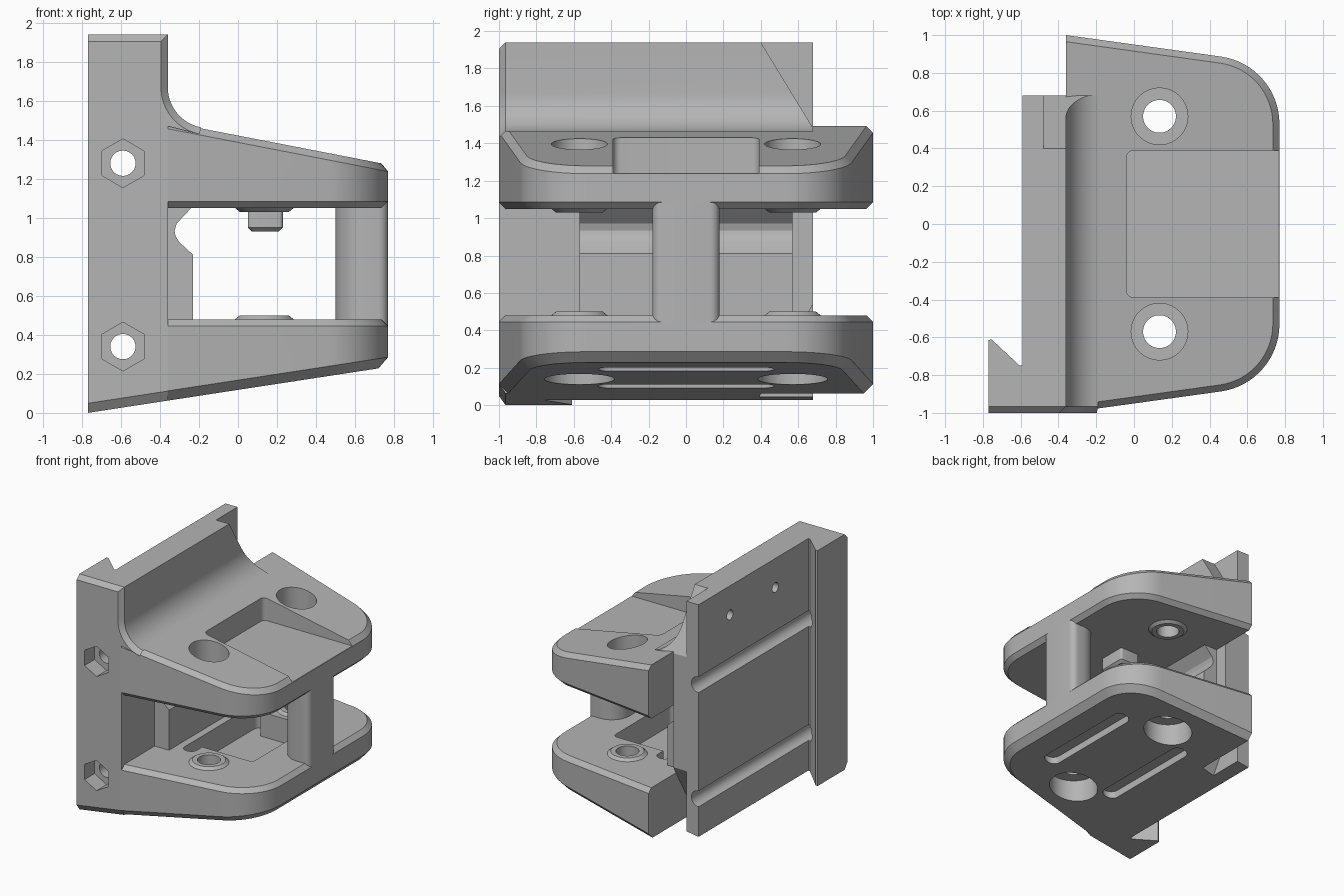
import bpy, bmesh
from math import sin, cos, radians, pi
from mathutils import Vector

cube = bpy.data.objects.get("Cube")
if cube:
    bpy.data.objects.remove(cube, do_unlink=True)

grey = bpy.data.materials.new("light_grey")
grey.use_nodes = True
grey.diffuse_color = (0.46, 0.46, 0.46, 1)
grey.node_tree.nodes["Principled BSDF"].inputs["Base Color"].default_value = (0.46, 0.46, 0.46, 1)


def loft(name, rings):
    """Closed solid through rings of equal point count."""
    bm = bmesh.new()
    loops = [[bm.verts.new(p) for p in ring] for ring in rings]
    n = len(loops[0])
    for a, b in zip(loops, loops[1:]):
        for i in range(n):
            j = (i + 1) % n
            bm.faces.new((a[i], a[j], b[j], b[i]))
    bm.faces.new(loops[0][::-1])
    bm.faces.new(loops[-1])
    bmesh.ops.recalc_face_normals(bm, faces=bm.faces)
    mesh = bpy.data.meshes.new(name)
    bm.to_mesh(mesh)
    bm.free()
    ob = bpy.data.objects.new(name, mesh)
    bpy.context.collection.objects.link(ob)
    mesh.materials.append(grey)
    return ob


def prism(name, pts, lo, hi, axis="z"):
    """Extrude a 2D outline along one axis."""
    put = {"x": lambda p, t: (t, p[0], p[1]),
           "y": lambda p, t: (p[0], t, p[1]),
           "z": lambda p, t: (p[0], p[1], t)}[axis]
    return loft(name, [[put(p, t) for p in pts] for t in (lo, hi)])


def arc(cx, cy, r, start, end, n=12):
    angles = [radians(start + (end - start) * i / n) for i in range(n + 1)]
    return [(cx + r * cos(a), cy + r * sin(a)) for a in angles]


def circle(cx, cy, r, n=40, start=0):
    return arc(cx, cy, r, start, start + 360, n)[:-1]


def rounded(x0, x1, y0, y1, r):
    return (arc(x1 - r, y1 - r, r, 0, 90, 6) + arc(x0 + r, y1 - r, r, 90, 180, 6)
            + arc(x0 + r, y0 + r, r, 180, 270, 6) + arc(x1 - r, y0 + r, r, 270, 360, 6))


def cut(ob, *cutters):
    for c in cutters:
        mod = ob.modifiers.new("cut", "BOOLEAN")
        mod.operation, mod.solver, mod.object = "DIFFERENCE", "EXACT", c
        bpy.context.view_layer.objects.active = ob
        bpy.ops.object.modifier_apply(modifier=mod.name)
        bpy.data.objects.remove(c, do_unlink=True)


def underside(x):
    return 0.118 + 0.153 * x


def topside(x):
    return 1.422 - 0.194 * x


# Mounting plate with chamfered front edge and curved shoulder
def plate_profile(d):
    shoulder = arc(-0.15, 1.67, 0.21 + d, 259, 180)
    return ([(-0.77, underside(-0.77) + 1.4 * d), (-0.36, underside(-0.36) + 1.4 * d), (-0.36, 1.47)]
            + shoulder + [(-0.36 - d, 1.94 - d), (-0.77, 1.94 - d)])


plate = loft("mounting_plate", [[(x, y, z) for x, z in plate_profile(d)]
                                for y, d in ((-1, 0.035), (-0.965, 0), (0.68, 0))])
back = [(-0.9, -0.615), (-0.77, -0.615), (-0.755, -0.61), (-0.605, -0.75),
        (-0.59, -0.75), (-0.59, 0.8), (-0.9, 0.8)]
cut(plate,
    prism("cutter", back, -0.2, 2.2),
    prism("cutter", [(0.4, 1.94), (0.68, 1.48), (0.8, 1.28), (0.8, 2.1), (0.3, 2.1)], -0.48, 0.3, "x"),
    prism("cutter", [(0.4, 0.06), (0.68, 0.54), (0.8, 0.745), (0.8, -0.1), (0.307, -0.1)], -0.48, 0.3, "x"))

# Bolt channels, nut pockets and small blind holes
for z in (0.34, 1.28):
    cut(plate,
        prism("cutter", circle(-0.59, z, 0.065, 24), -1.1, 0.8, "y"),
        prism("cutter", circle(-0.59, z, 0.125, 6, 30), -1.1, -0.87, "y"))
for y in (-0.32, 0.27):
    cut(plate, prism("cutter", circle(y, 1.7, 0.04, 24), -0.7, -0.47, "x"))


# Upper and lower arms with chamfered rims
def arm_outline(d):
    side = [(-0.36, 1 - d)] + arc(0.41, 0.53, 0.36 - d, 82, 0, 16)
    return side + [(x, -y) for x, y in reversed(side)]


def arm(name, low, high, c_low, c_high):
    rings = []
    for d, height, off in ((c_low, low, 0), (0, low, c_low), (0, high, -c_high), (c_high, high, 0)):
        rings.append([(x, y, height(x) + off) for x, y in arm_outline(d)])
    return loft(name, rings)


upper = arm("upper_arm", lambda x: 1.05, topside, 0.035, 0.035)
lower = arm("lower_arm", underside, lambda x: 0.48, 0.05, 0.035)

# Recesses in the arms
cut(upper, prism("cutter", rounded(-0.04, 1, -0.39, 0.39, 0.04), 1.24, 1.8))
cut(lower,
    prism("cutter", rounded(-0.1, 0.4, -0.38, 0.38, 0.04), 0.28, 0.6),
    prism("cutter", rounded(-0.17, -0.06, -0.5, 0.5, 0.05), 0.28, 0.6))
for x in (-0.11, 0.48):
    cut(lower, prism("cutter", rounded(x - 0.065, x + 0.065, -0.47, 0.47, 0.06),
                     -0.1, underside(x) + 0.05))

# Pivot holes, counterbores and raised bosses
bosses = []
for side, y in (("right", -0.57), ("left", 0.57)):
    cut(upper,
        prism("cutter", circle(0.135, y, 0.087), 0.9, 1.8),
        prism("cutter", circle(0.135, y, 0.15), 1.22, 1.8))
    cut(lower,
        prism("cutter", circle(0.135, y, 0.087), -0.1, 0.6),
        prism("cutter", circle(0.135, y, 0.187), -0.1, 0.3))
    for level, z0, z1 in (("upper", 1.05, 1.03), ("lower", 0.48, 0.5)):
        boss = loft(f"{level}_{side}_boss", [[(px, py, z) for px, py in circle(0.135, y, r)]
                                            for z, r in ((z0, 0.15), (z1, 0.125))])
        cut(boss, prism("cutter", circle(0.135, y, 0.087), 0.2, 1.4))
        bosses.append(boss)

# Column joining the arm tips
half = [(0.77, 0.13)] + arc(0.72, 0.13, 0.05, 0, 90, 6)[1:] + arc(0.66, 0.02, 0.16, 90, 180, 10)
column = prism("front_column", half + [(x, -y) for x, y in reversed(half)], 0.445, 1.085)

# Stop block with a rounded notch in front of the plate
stop = prism("stop_block", [(-0.37, 0.47), (-0.23, 0.47), (-0.23, 0.81), (-0.3, 0.875),
                            (-0.32, 0.905), (-0.325, 0.935), (-0.315, 0.97),
                            (-0.24, 1.05), (-0.37, 1.05)], -0.57, 0.57, "y")

# Peg under the upper arm
peg = loft("locating_peg", [[(x, y, z) for x, y in rounded(0.05 + d, 0.23 - d, -0.12 + d, 0.12 - d, 0.02)]
                            for z, d in ((1.06, 0), (0.95, 0), (0.93, 0.02))])

# Smooth curved surfaces, keep hard edges
bpy.ops.object.select_all(action="DESELECT")
for ob in [plate, upper, lower, column, stop, peg] + bosses:
    ob.select_set(True)
    bpy.context.view_layer.objects.active = ob
bpy.ops.object.shade_smooth_by_angle(angle=radians(25))
